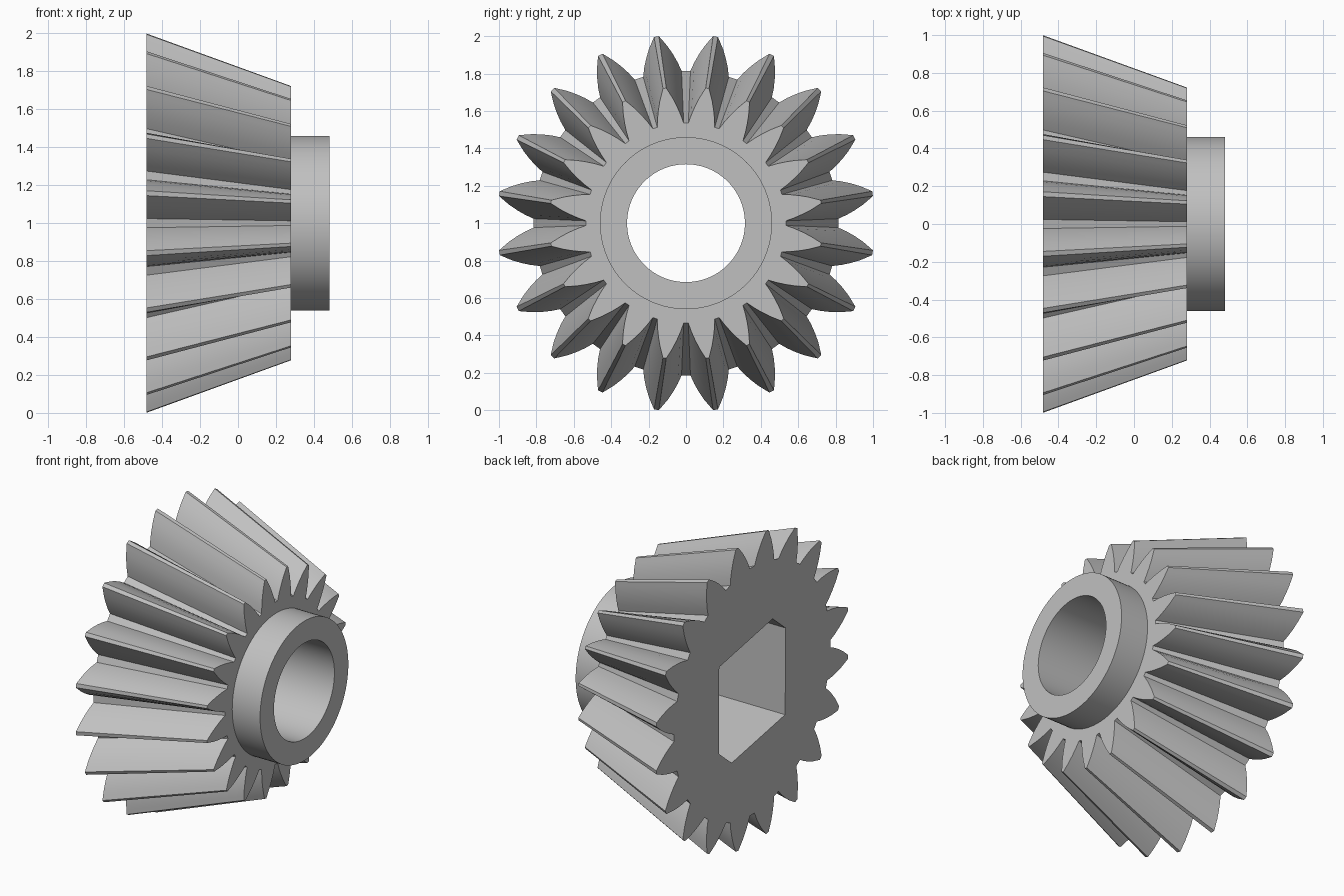
import bpy, bmesh, math
from mathutils import Vector

cube = bpy.data.objects.get("Cube")
if cube:
    bpy.data.objects.remove(cube, do_unlink=True)

TEETH = 20
BACK, SHOULDER, END = -0.483, 0.28, 0.483

metal = bpy.data.materials.new("light grey metal")
metal.use_nodes = True
grey = (0.53, 0.53, 0.53, 1)
metal.diffuse_color = grey
metal.node_tree.nodes["Principled BSDF"].inputs["Base Color"].default_value = grey

# Half tooth profile from root to crest: radius, half width
PROFILE = [(0.815, 0.104), (0.86, 0.091), (0.905, 0.073),
           (0.95, 0.051), (0.985, 0.029), (1.01, 0.013)]


def polar(radius, angle):
    return radius * math.cos(angle), radius * math.sin(angle)


def tooth_outline(drop, width):
    """Closed gear outline; drop lowers the radius, width scales the teeth."""
    points = []
    for i in range(TEETH):
        middle = (i + 0.5) * math.tau / TEETH
        flank = [(r - drop, w * width / (r - drop)) for r, w in PROFILE]
        points += [polar(r, middle - a) for r, a in flank]
        points += [polar(r, middle + a) for r, a in reversed(flank)]
    return points


def loft(name, start, x0, end, x1):
    """Solid between two matching outlines across the x axis."""
    bm = bmesh.new()
    a = [bm.verts.new((x0, y, z + 1)) for y, z in start]
    b = [bm.verts.new((x1, y, z + 1)) for y, z in end]
    bm.faces.new(a)
    bm.faces.new(b)
    for i in range(len(a)):
        j = (i + 1) % len(a)
        bm.faces.new((a[i], a[j], b[j], b[i]))
    bmesh.ops.recalc_face_normals(bm, faces=bm.faces)
    mesh = bpy.data.meshes.new(name)
    bm.to_mesh(mesh)
    bm.free()
    mesh.materials.append(metal)
    obj = bpy.data.objects.new(name, mesh)
    bpy.context.collection.objects.link(obj)
    return obj


def prism(name, outline, x0, x1):
    return loft(name, outline, x0, outline, x1)


def circle(radius, steps=96):
    return [polar(radius, i * math.tau / steps) for i in range(steps)]


# Tapered toothed body
gear = loft("bevel_gear", tooth_outline(0, 1), BACK,
            tooth_outline(0.28, 0.69), SHOULDER)

# Hub collar, round bore and six-sided pocket behind it
hub = prism("hub_collar", circle(0.46), 0.1, END)
bore = prism("bore_cutter", circle(0.315), -0.7, 0.7)
corners = [-40, 39, 61.5, 140, 219, 241.5]
pocket_shape = [polar(0.448, math.radians(180 - a)) for a in corners]
pocket = prism("pocket_cutter", pocket_shape, -0.7, 0.03)

for helper, operation in ((hub, "UNION"), (bore, "DIFFERENCE"), (pocket, "DIFFERENCE")):
    helper.hide_render = True
    mod = gear.modifiers.new(helper.name, "BOOLEAN")
    mod.operation = operation
    mod.solver = "EXACT"
    mod.object = helper

# Bake the cuts and drop the helpers
bpy.context.view_layer.update()
graph = bpy.context.evaluated_depsgraph_get()
baked = bpy.data.meshes.new_from_object(gear.evaluated_get(graph))
gear.modifiers.clear()
gear.data = baked
for helper in (hub, bore, pocket):
    bpy.data.objects.remove(helper, do_unlink=True)

# Smooth the curved faces, keep the edges crisp
for obj in bpy.context.selected_objects:
    obj.select_set(False)
gear.select_set(True)
bpy.context.view_layer.objects.active = gear
bpy.ops.object.shade_smooth_by_angle(angle=math.radians(20))
